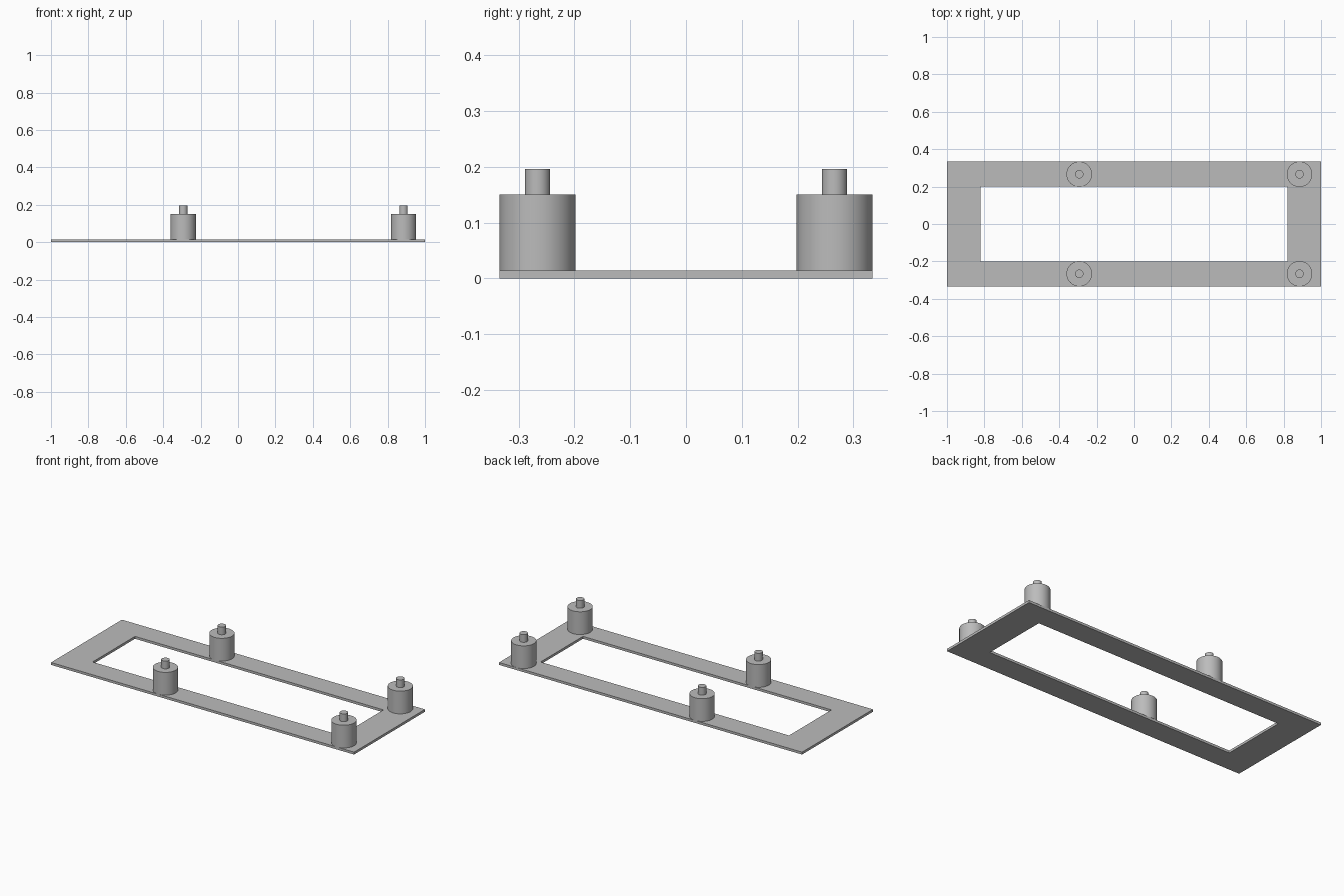
import bpy
import bmesh

cube = bpy.data.objects.get("Cube")
if cube:
    bpy.data.objects.remove(cube, do_unlink=True)

grey = bpy.data.materials.new("plain grey")
grey.use_nodes = True
colour = (0.5, 0.5, 0.5, 1)
grey.diffuse_color = colour
grey.node_tree.nodes["Principled BSDF"].inputs["Base Color"].default_value = colour

THICK = 0.0145      # frame thickness
POST_TOP = 0.15
PEG_TOP = 0.196


def rect(bm, x, y):
    return [bm.verts.new((sx * x, sy * y, 0))
            for sx, sy in ((-1, -1), (1, -1), (1, 1), (-1, 1))]


def base_frame():
    """Flat rectangular ring extruded to its thickness."""
    bm = bmesh.new()
    outer, inner = rect(bm, 1, 0.334), rect(bm, 0.82, 0.2)
    for i in range(4):
        j = (i + 1) % 4
        bm.faces.new((outer[i], outer[j], inner[j], inner[i]))
    top = bmesh.ops.extrude_face_region(bm, geom=bm.faces[:])["geom"]
    verts = [v for v in top if isinstance(v, bmesh.types.BMVert)]
    bmesh.ops.translate(bm, verts=verts, vec=(0, 0, THICK))
    bmesh.ops.recalc_face_normals(bm, faces=bm.faces[:])
    mesh = bpy.data.meshes.new("base_frame")
    bm.to_mesh(mesh)
    bm.free()
    mesh.materials.append(grey)
    bpy.context.collection.objects.link(bpy.data.objects.new("base_frame", mesh))


def cylinder(name, x, y, radius, bottom, top):
    bpy.ops.mesh.primitive_cylinder_add(
        vertices=64, radius=radius, depth=top - bottom,
        location=(x, y, (bottom + top) / 2))
    ob = bpy.context.object
    ob.name = name
    ob.data.materials.append(grey)
    bpy.ops.object.shade_smooth_by_angle()


base_frame()

# Four standoffs, each a wide post with a thin peg on top
for end, x in (("right", -0.293), ("left", 0.885)):
    for side, y in (("front", -0.266), ("back", 0.266)):
        cylinder(f"{side}_{end}_post", x, y, 0.068, THICK, POST_TOP)
        cylinder(f"{side}_{end}_peg", x, y, 0.0225, POST_TOP, PEG_TOP)
